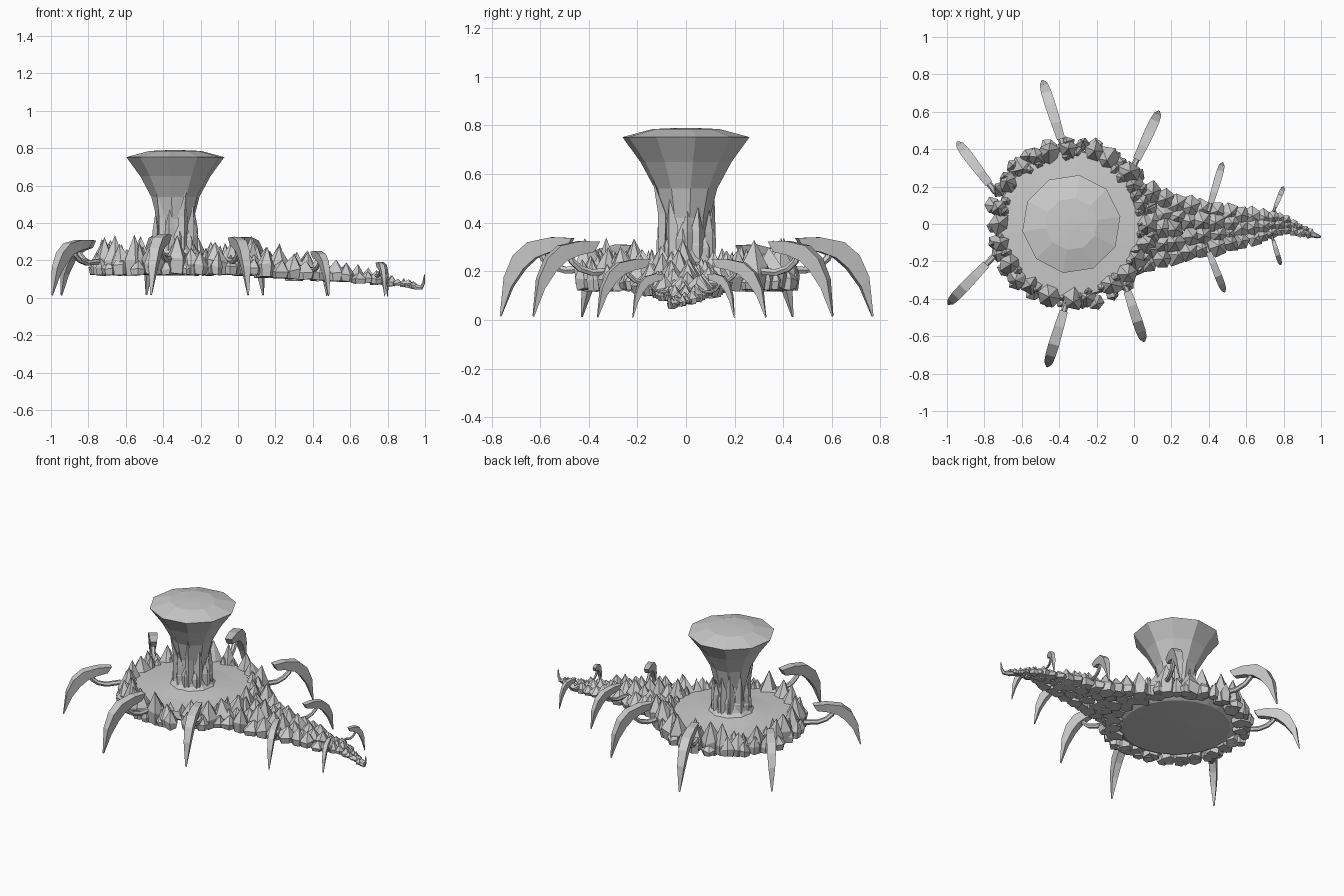
import bpy, bmesh, math, random
from mathutils import Vector

if "Cube" in bpy.data.objects:
    bpy.data.objects.remove(bpy.data.objects["Cube"])

random.seed(7)
CX = -0.335  # centre of the round body


def finish(bm, name):
    bmesh.ops.recalc_face_normals(bm, faces=bm.faces)
    me = bpy.data.meshes.new(name)
    bm.to_mesh(me)
    bm.free()
    ob = bpy.data.objects.new(name, me)
    bpy.context.collection.objects.link(ob)
    return ob


def loft(bm, rings):
    """Bridge closed rings of points and cap both ends."""
    vs = [[bm.verts.new(p) for p in r] for r in rings]
    n = len(vs[0])
    for a, b in zip(vs, vs[1:]):
        for i in range(n):
            j = (i + 1) % n
            bm.faces.new((a[i], a[j], b[j], b[i]))
    bm.faces.new(vs[0][::-1])
    bm.faces.new(vs[-1])


def circle(cx, cy, z, r, n, off=0.0):
    return [Vector((cx + r * math.cos(off + 2 * math.pi * i / n),
                    cy + r * math.sin(off + 2 * math.pi * i / n), z)) for i in range(n)]


def lathe(name, profile, n):
    bm = bmesh.new()
    loft(bm, [circle(CX, 0, z, r, n, 0.15) for r, z in profile])
    return finish(bm, name)


def tube(bm, path, radii, n=6):
    pts = [Vector(p) for p in path]
    rings = []
    for i, p in enumerate(pts):
        t = (pts[min(i + 1, len(pts) - 1)] - pts[max(i - 1, 0)]).normalized()
        s = t.cross(Vector((0, 0, 1)))
        s = s.normalized() if s.length > 1e-3 else Vector((0, 1, 0))
        u = s.cross(t)
        rings.append([p + radii[i] * (s * math.cos(k * 2 * math.pi / n) + u * math.sin(k * 2 * math.pi / n))
                      for k in range(n)])
    loft(bm, rings)


def rock(bm, x, y, z0, z1, r, lean=(0, 0)):
    """Faceted pointed rock: small flat foot, wide waist, peaked top."""
    n = random.choice((5, 6, 6))
    a0 = random.uniform(0, 6.28)
    h = z1 - z0
    foot, waist = [], []
    for i in range(n):
        a = a0 + 2 * math.pi * i / n
        q = r * random.uniform(0.85, 1.12)
        d = Vector((math.cos(a), math.sin(a), 0))
        foot.append(bm.verts.new(Vector((x, y, z0 + random.uniform(0, 0.1) * h)) + d * q * 0.8))
        waist.append(bm.verts.new(Vector((x, y, z0 + random.uniform(0.3, 0.5) * h)) + d * q))
    top = bm.verts.new((x + lean[0], y + lean[1], z1))
    bm.faces.new(foot[::-1])
    for i in range(n):
        j = (i + 1) % n
        bm.faces.new((foot[i], foot[j], waist[j], waist[i]))
        bm.faces.new((waist[i], waist[j], top))


def interp(x, table):
    for (xa, a), (xb, b) in zip(table, table[1:]):
        if x <= xb:
            return a + (b - a) * max(0, (x - xa) / (xb - xa))
    return table[-1][1]


# Body disc and flared pillar
lathe("body_disc", [(0.1, 0.12), (0.33, 0.13), (0.40, 0.17), (0.39, 0.215), (0.25, 0.225), (0.12, 0.24)], 24)
lathe("pillar", [(0.15, 0.225), (0.12, 0.26), (0.10, 0.32), (0.10, 0.42), (0.13, 0.54),
                 (0.19, 0.65), (0.265, 0.752), (0.14, 0.785), (0.03, 0.79)], 10)

# Pointed shards clasping the pillar
bm = bmesh.new()
prof = [(0.24, 0.115), (0.42, 0.108), (0.54, 0.14), (0.6, 0.17)]
for count, ztop, spread, w in ((11, 0.51, 0.07, 0.028), (11, 0.38, 0.05, 0.03)):
    for i in range(count):
        a = 2 * math.pi * (i + random.uniform(-0.2, 0.2)) / count + ztop
        zt = ztop + random.uniform(-spread, spread)
        out, side = Vector((math.cos(a), math.sin(a), 0)), Vector((-math.sin(a), math.cos(a), 0))
        base = Vector((CX, 0, 0))
        rings = []
        for f, k in ((0, 0.8), (0.6, 1), (1, 0.05)):
            z = 0.23 + (zt - 0.23) * f
            r = interp(z, prof)
            c = base + out * (r - 0.01) + Vector((0, 0, z))
            rings.append([c + side * w * k, c + out * 0.022 * k, c - side * w * k, c - out * 0.02 * k])
        loft(bm, rings)
finish(bm, "pillar_shards")

# Rocks ringing the body
bm = bmesh.new()
for count, rad, r, zlo, zhi, zb in ((24, 0.395, 0.068, 0.26, 0.34, 0.115),
                                    (34, 0.375, 0.036, 0.24, 0.30, 0.15),
                                    (30, 0.425, 0.045, 0.20, 0.26, 0.12)):
    for i in range(count):
        a = 2 * math.pi * (i + random.uniform(-0.25, 0.25)) / count
        R = rad + random.uniform(-0.01, 0.012)
        ln = random.uniform(-0.01, 0.025)
        rock(bm, CX + R * math.cos(a), R * math.sin(a), zb, random.uniform(zlo, zhi),
             r * random.uniform(0.8, 1.1), (ln * math.cos(a), ln * math.sin(a)))
finish(bm, "body_rocks")

# Tapering rocky tail
bm = bmesh.new()
half_t = [(0.05, 0.25), (0.2, 0.19), (0.4, 0.15), (0.6, 0.105), (0.8, 0.055), (0.95, 0.02)]
mid_t = [(0.05, -0.02), (0.2, -0.03), (0.6, -0.02), (0.8, 0.0), (0.95, -0.055)]
top_t = [(0.05, 0.31), (0.3, 0.275), (0.5, 0.215), (0.7, 0.165), (0.95, 0.09)]
bot_t = [(0.05, 0.115), (0.3, 0.085), (0.5, 0.085), (0.95, 0.05)]
x = 0.08
while x < 0.95:
    half, mid = interp(x, half_t), interp(x, mid_t)
    r = min(0.062, 0.012 + 0.36 * half)
    cols = max(1, round(2 * half / (1.25 * r)))
    for c in range(cols):
        f = 0 if cols == 1 else 2 * c / (cols - 1) - 1
        zt = interp(x, top_t) - 0.03 * abs(f) * half / 0.15
        zt += random.uniform(-0.035, 0.02) * half / 0.12
        rock(bm, x + random.uniform(-0.2, 0.2) * r, mid + f * (half - r * 0.8),
             interp(x, bot_t) + random.uniform(0, 0.012), zt, r * random.uniform(0.85, 1.1), (0.15 * r, 0))
    x += r * 1.15
finish(bm, "tail_rocks")

# Curled sting at the tail end
bm = bmesh.new()
tube(bm, [(0.90, -0.04, 0.075), (0.95, -0.055, 0.058), (0.98, -0.065, 0.055), (0.993, -0.068, 0.08),
          (0.997, -0.07, 0.125)], [0.022, 0.016, 0.012, 0.008, 0.002])
finish(bm, "tail_sting")

# Legs: claw root, claw tip, top height, width
legs = [((-0.39, 0.455), (-0.49, 0.77), 0.34, 0.058), ((-0.775, 0.215), (-0.945, 0.44), 0.31, 0.055),
        ((0.015, 0.345), (0.135, 0.605), 0.325, 0.055), ((0.41, 0.11), (0.475, 0.33), 0.25, 0.04),
        ((0.755, 0.09), (0.80, 0.20), 0.19, 0.026), ((-0.79, -0.215), (-0.995, -0.43), 0.31, 0.055),
        ((-0.375, -0.465), (-0.465, -0.765), 0.34, 0.058), ((-0.035, -0.36), (0.055, -0.63), 0.325, 0.055),
        ((0.40, -0.15), (0.485, -0.365), 0.25, 0.04), ((0.745, -0.09), (0.785, -0.22), 0.19, 0.026)]
# Claw sections: upper (u, z), lower (u, z), width, with z as a share of the top height
claw = [((0.0, 0.99), (0.08, 0.86), 0.75), ((0.28, 1.0), (0.30, 0.82), 0.9), ((0.60, 0.94), (0.50, 0.75), 1.0),
        ((0.80, 0.78), (0.66, 0.62), 0.95), ((0.93, 0.52), (0.83, 0.40), 0.75), ((1.0, 0.05), (0.985, 0.04), 0.15)]
for i, (p, q, top, w) in enumerate(legs):
    p, q = Vector((*p, 0)), Vector((*q, 0))
    d = q - p
    side = Vector((-d.y, d.x, 0)).normalized() * (w / 2)

    def at(u, z):
        return p + d * u + Vector((0, 0, z * top))

    bm = bmesh.new()
    loft(bm, [[at(*a) + side * k, at(*a) - side * k, at(*b) - side * k * 0.8, at(*b) + side * k * 0.8]
              for a, b, k in claw])
    finish(bm, f"claw_{i + 1}")
    bm = bmesh.new()
    tube(bm, [at(-0.2, 0.62), at(0.1, 0.60), at(0.28, 0.65), at(0.40, 0.74), at(0.46, 0.86)],
         [w * k for k in (0.3, 0.28, 0.27, 0.27, 0.25)])
    finish(bm, f"leg_stem_{i + 1}")
